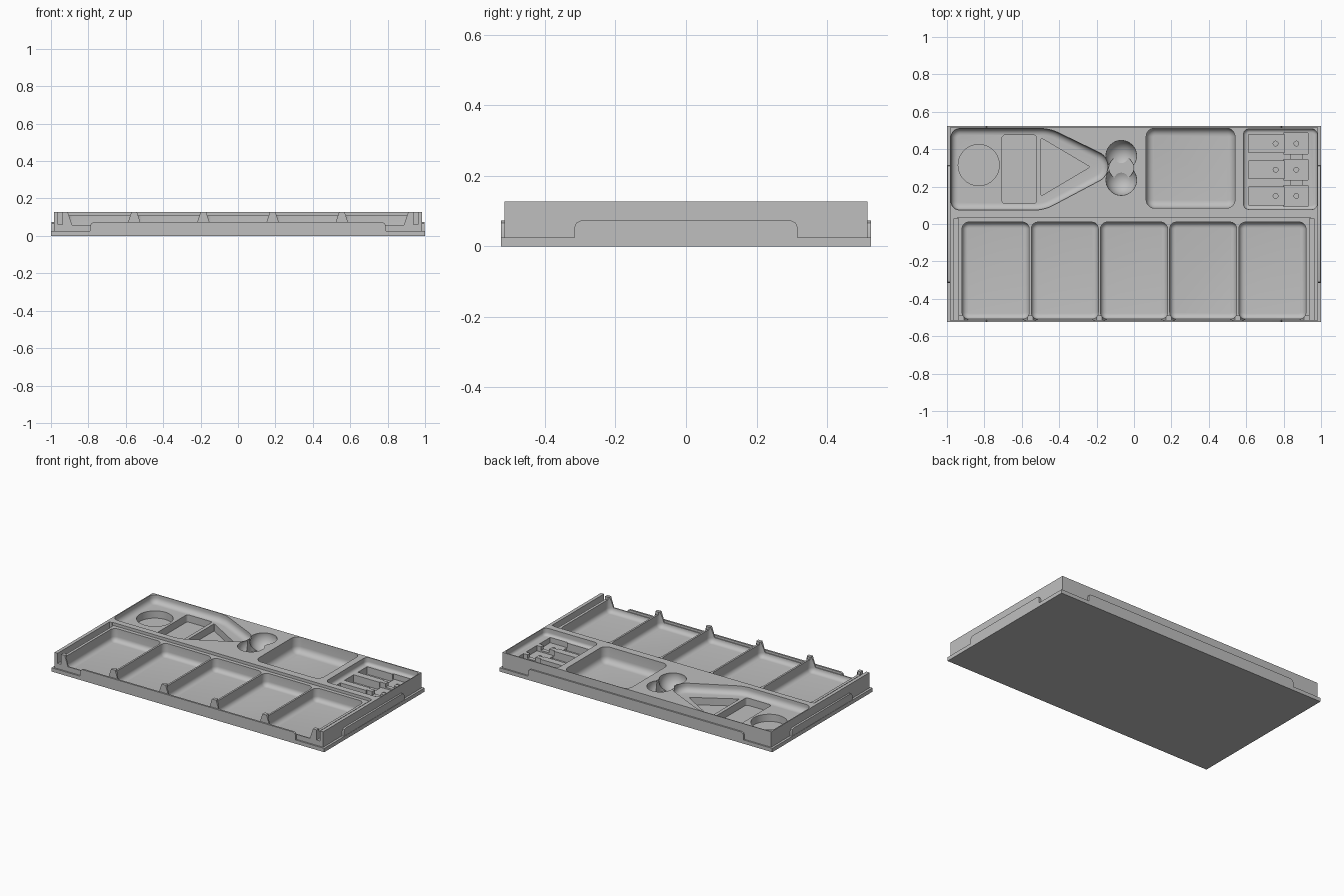
import bpy, bmesh, math
from mathutils import Vector

cube = bpy.data.objects.get("Cube")
if cube:
    bpy.data.objects.remove(cube, do_unlink=True)

grey = bpy.data.materials.new("mid grey")
grey.use_nodes = True
colour = (0.52, 0.52, 0.52, 1)
grey.diffuse_color = colour
grey.node_tree.nodes["Principled BSDF"].inputs["Base Color"].default_value = colour

TOP = 0.127   # rim height
OVER = 0.2    # cutters reach above the rim


def finish(bm, name):
    bmesh.ops.recalc_face_normals(bm, faces=bm.faces)
    mesh = bpy.data.meshes.new(name)
    bm.to_mesh(mesh)
    bm.free()
    mesh.materials.append(grey)
    ob = bpy.data.objects.new(name, mesh)
    bpy.context.collection.objects.link(ob)
    return ob


def prism(name, pts, lo, hi, corner=0, floor=0, axis="z"):
    """Extruded outline with rounded upright edges and a filleted floor."""
    place = {"z": lambda a, b, c: (a, b, c),
             "y": lambda a, b, c: (a, c, b),
             "x": lambda a, b, c: (c, a, b)}[axis]
    bm = bmesh.new()
    lower = [bm.verts.new(place(a, b, lo)) for a, b in pts]
    upper = [bm.verts.new(place(a, b, hi)) for a, b in pts]
    bm.faces.new(lower[::-1])
    bm.faces.new(upper)
    n = len(pts)
    for i in range(n):
        j = (i + 1) % n
        bm.faces.new((lower[i], lower[j], upper[j], upper[i]))
    if corner:
        upright = [e for e in bm.edges if abs(e.verts[0].co.z - e.verts[1].co.z) > 1e-5]
        bmesh.ops.bevel(bm, geom=upright, offset=corner, segments=6, profile=0.5, affect="EDGES")
    if floor:
        low = [e for e in bm.edges if all(v.co.z < lo + 1e-5 for v in e.verts)]
        bmesh.ops.bevel(bm, geom=low, offset=floor, segments=6, profile=0.5, affect="EDGES")
    return finish(bm, name)


def rect(x0, x1, y0, y1):
    return [(x0, y0), (x1, y0), (x1, y1), (x0, y1)]


def circle(x, y, r, n=40):
    return [(x + r * math.cos(math.tau * i / n), y + r * math.sin(math.tau * i / n)) for i in range(n)]


def cut(target, cutter):
    cutter.hide_render = True
    mod = target.modifiers.new("cut", "BOOLEAN")
    mod.operation, mod.solver, mod.object = "DIFFERENCE", "EXACT", cutter
    bpy.context.view_layer.update()
    bpy.context.view_layer.objects.active = target
    bpy.ops.object.modifier_apply(modifier=mod.name)
    bpy.data.objects.remove(cutter, do_unlink=True)


# Main body
tray = prism("tray_body", rect(-0.985, 0.985, -0.515, 0.515), 0.004, TOP)

# Sliding lid seat and side grooves
cut(tray, prism("lid_seat", rect(-0.945, 0.945, -0.49, 0.035), 0.108, OVER))
for s in (-1, 1):
    xs = sorted((s * 0.937, s * 0.962))
    cut(tray, prism("lid_groove", rect(*xs, -0.6, 0.03), 0.06, OVER))

# Five card wells with sloping front openings
for i in range(5):
    c = (i - 2) * 0.37
    cut(tray, prism("card_well", rect(c - 0.179, c + 0.179, -0.508, 0.01), 0.025, OVER, 0.035, 0.03))
    cut(tray, prism("front_opening", [(c - 0.147, 0.058), (c + 0.147, 0.058),
                                      (c + 0.17, TOP), (c + 0.17, OVER),
                                      (c - 0.17, OVER), (c - 0.17, TOP)], -0.6, -0.485, axis="y"))

# Funnel shaped well with nested recesses
cut(tray, prism("funnel_well", [(-0.978, 0.075), (-0.48, 0.075), (-0.14, 0.255),
                                (-0.14, 0.36), (-0.45, 0.51), (-0.978, 0.51)],
                0.075, OVER, 0.045, 0.035))
cut(tray, prism("round_recess", circle(-0.83, 0.315, 0.11), 0.027, OVER))
cut(tray, prism("block_recess", rect(-0.705, -0.52, 0.11, 0.475), 0.027, OVER, 0.015))
cut(tray, prism("triangle_recess", [(-0.497, 0.15), (-0.235, 0.305), (-0.497, 0.46)],
                0.027, OVER, 0.008))

# Overlapping bowls
for y in (0.365, 0.235):
    bm = bmesh.new()
    bmesh.ops.create_uvsphere(bm, u_segments=40, v_segments=20, radius=0.083)
    bmesh.ops.translate(bm, verts=bm.verts, vec=Vector((-0.068, y, 0.113)))
    cut(tray, finish(bm, "bowl"))
cut(tray, prism("bowl_link", circle(-0.068, 0.3, 0.065), 0.04, OVER))

# Deep square well
cut(tray, prism("square_well", rect(0.065, 0.54, 0.085, 0.512), 0.025, OVER, 0.045, 0.04))

# Right well with three keyed slots and peg holes
cut(tray, prism("slot_well", rect(0.585, 0.98, 0.078, 0.508), 0.08, OVER, 0.03, 0.02))
for y in (0.15, 0.29, 0.43):
    cut(tray, prism("long_slot", rect(0.612, 0.805, y - 0.048, y + 0.048), 0.03, OVER))
    cut(tray, prism("key_slot", rect(0.8, 0.93, y - 0.056, y + 0.056), 0.045, OVER))
    for x in (0.757, 0.868):
        cut(tray, prism("peg_hole", circle(x, y, 0.013, 16), 0.015, OVER))
for y in (0.22, 0.36):
    cut(tray, prism("slot_link", rect(0.84, 0.9, y - 0.03, y + 0.03), 0.055, OVER))

# Bottom flange, as a rim around the body
flange = prism("bottom_flange", rect(-1, 1, -0.525, 0.525), 0, 0.025)
cut(flange, prism("flange_opening", rect(-0.98, 0.98, -0.51, 0.51), 0.008, OVER))


# Raised locating tabs on all four sides
def tab(h):
    return [(-h, 0.02), (h, 0.02), (h, 0.055), (h - 0.005, 0.067),
            (h - 0.017, 0.073), (-h + 0.017, 0.073), (-h + 0.005, 0.067), (-h, 0.055)]


parts = [tray, flange]
for name, side in (("front", -1), ("back", 1)):
    lo, hi = sorted((side * 0.513, side * 0.525))
    parts.append(prism(name + "_tab", tab(0.79), lo, hi, axis="y"))
for name, side in (("right", -1), ("left", 1)):
    lo, hi = sorted((side * 0.983, side * 0.998))
    parts.append(prism(name + "_tab", tab(0.316), lo, hi, axis="x"))

# Smooth fillets, sharp edges
bpy.ops.object.select_all(action="DESELECT")
for ob in parts:
    ob.select_set(True)
bpy.context.view_layer.objects.active = tray
bpy.ops.object.shade_smooth_by_angle(angle=math.radians(30))
